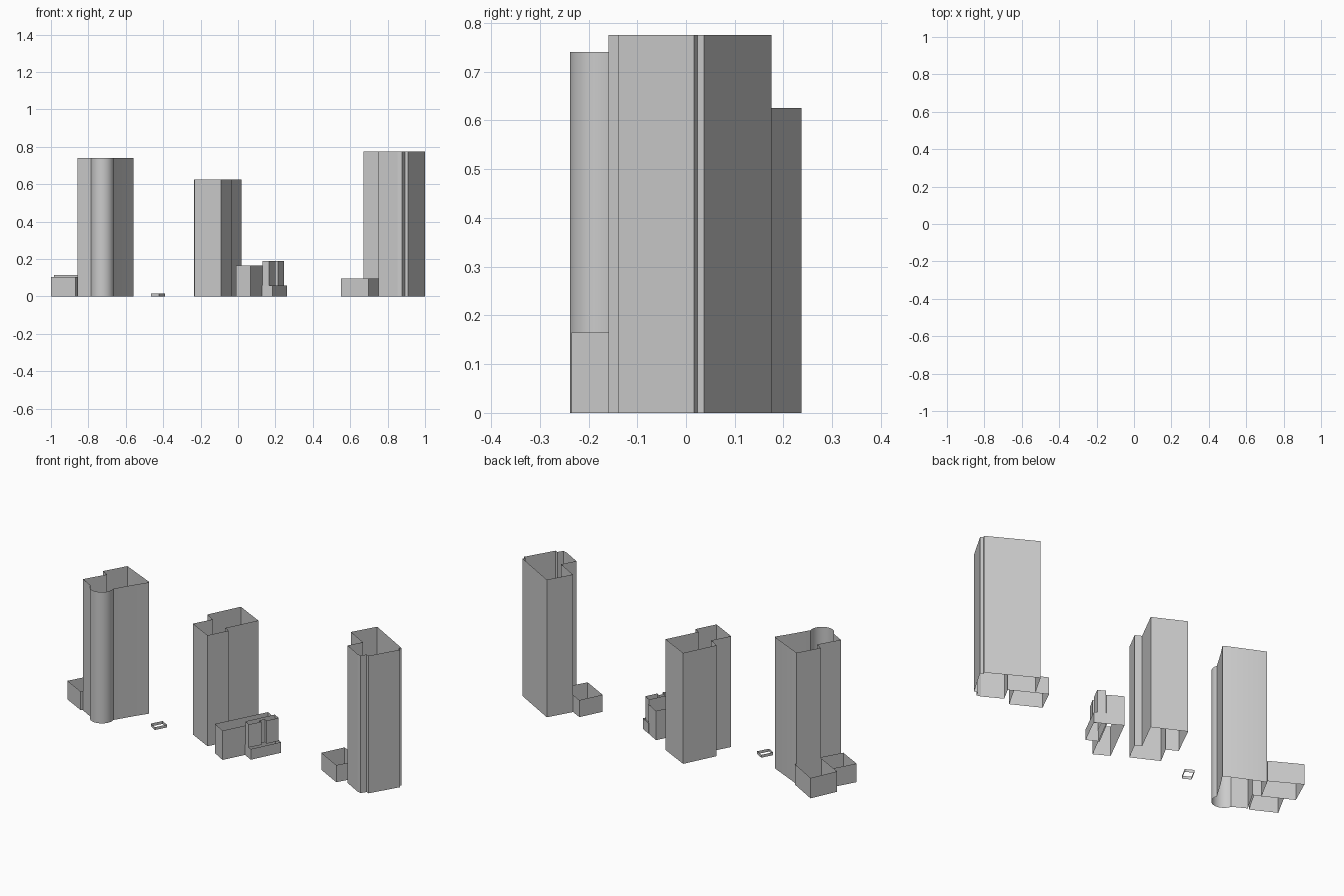
import bpy, bmesh, math

# Open wall shell: closed footprint swept vertically, no roof and no floor
def walls(name, pts, z0, z1, smooth=False):
    bm = bmesh.new()
    lo = [bm.verts.new((x, y, z0)) for x, y in pts]
    hi = [bm.verts.new((x, y, z1)) for x, y in pts]
    n = len(pts)
    for i in range(n):
        j = (i + 1) % n
        bm.faces.new((lo[i], lo[j], hi[j], hi[i]))
    bmesh.ops.recalc_face_normals(bm, faces=bm.faces)
    # footprints are counter-clockwise, so normals must point outwards
    area = sum(pts[i][0] * pts[(i + 1) % n][1] - pts[(i + 1) % n][0] * pts[i][1] for i in range(n))
    bm.faces.ensure_lookup_table()
    f = bm.faces[0]
    e = (pts[1][1] - pts[0][1], pts[0][0] - pts[1][0])
    if (f.normal.x * e[0] + f.normal.y * e[1]) * area < 0:
        bmesh.ops.reverse_faces(bm, faces=bm.faces)
    me = bpy.data.meshes.new(name)
    bm.to_mesh(me)
    bm.free()
    ob = bpy.data.objects.new(name, me)
    bpy.context.collection.objects.link(ob)
    if smooth:
        bpy.context.view_layer.objects.active = ob
        ob.select_set(True)
        bpy.ops.object.shade_smooth_by_angle(angle=math.radians(25))
        ob.select_set(False)
    return ob

# Rounded bay between two points, bulging to the right of travel
def bay(a, b, n=14):
    cx, cy = (a[0] + b[0]) / 2, (a[1] + b[1]) / 2
    r = math.dist(a, b) / 2
    t = math.atan2(a[1] - cy, a[0] - cx)
    return [(cx + r * math.cos(t + math.pi * i / n), cy + r * math.sin(t + math.pi * i / n))
            for i in range(n + 1)]

# Left tower with rounded bay
left = [(-0.763, 0.105), (-0.83, -0.015), (-0.79, -0.037), (-0.858, -0.153)]
left += bay((-0.785, -0.193), (-0.665, -0.159))
left += [(-0.602, -0.055), (-0.56, 0.008), (-0.566, 0.014)]
walls("left_tower", left, 0, 0.74, smooth=True)

# Left low annexes
walls("left_annex_rear", [(-0.92, 0.205), (-0.985, 0.062), (-0.832, -0.018), (-0.76, 0.115)], 0, 0.115)
walls("left_annex_front", [(-1.0, -0.09), (-0.87, -0.158), (-0.80, -0.036), (-0.932, 0.034)], 0, 0.105)

# Small ground frame
walls("ground_frame", [(-0.464, -0.113), (-0.422, -0.137), (-0.39, -0.077), (-0.432, -0.053)], 0, 0.016)

# Middle tower
walls("middle_tower", [(-0.148, 0.237), (-0.235, 0.062), (-0.178, 0.03), (-0.232, -0.07),
                       (-0.09, -0.143), (-0.034, -0.035), (-0.067, -0.018), (0.02, 0.152)], 0, 0.625)

# Middle low block with stepped side wing
walls("low_block", [(0.13, 0.082), (-0.01, -0.19), (0.068, -0.235), (0.208, 0.037)], 0, 0.165)
walls("wing_base", [(0.122, -0.117), (0.185, -0.15), (0.263, 0.008), (0.205, 0.04)], 0, 0.06)
walls("wing_upper", [(0.13, -0.121), (0.165, -0.14), (0.20, -0.078), (0.182, -0.068), (0.196, -0.04),
                     (0.214, -0.05), (0.245, 0.012), (0.206, 0.033)], 0.06, 0.19)

# Right tower with notched corners
walls("right_tower", [(0.745, 0.175), (0.672, 0.047), (0.793, -0.02), (0.751, -0.096),
                      (0.852, -0.153), (0.876, -0.159), (0.893, -0.13), (0.91, -0.138),
                      (1.0, 0.016), (0.985, 0.024), (0.992, 0.037)], 0, 0.775)

# Right low annex
walls("right_annex", [(0.61, 0.078), (0.55, -0.043), (0.698, -0.122), (0.765, -0.004), (0.674, 0.045)], 0, 0.096)
